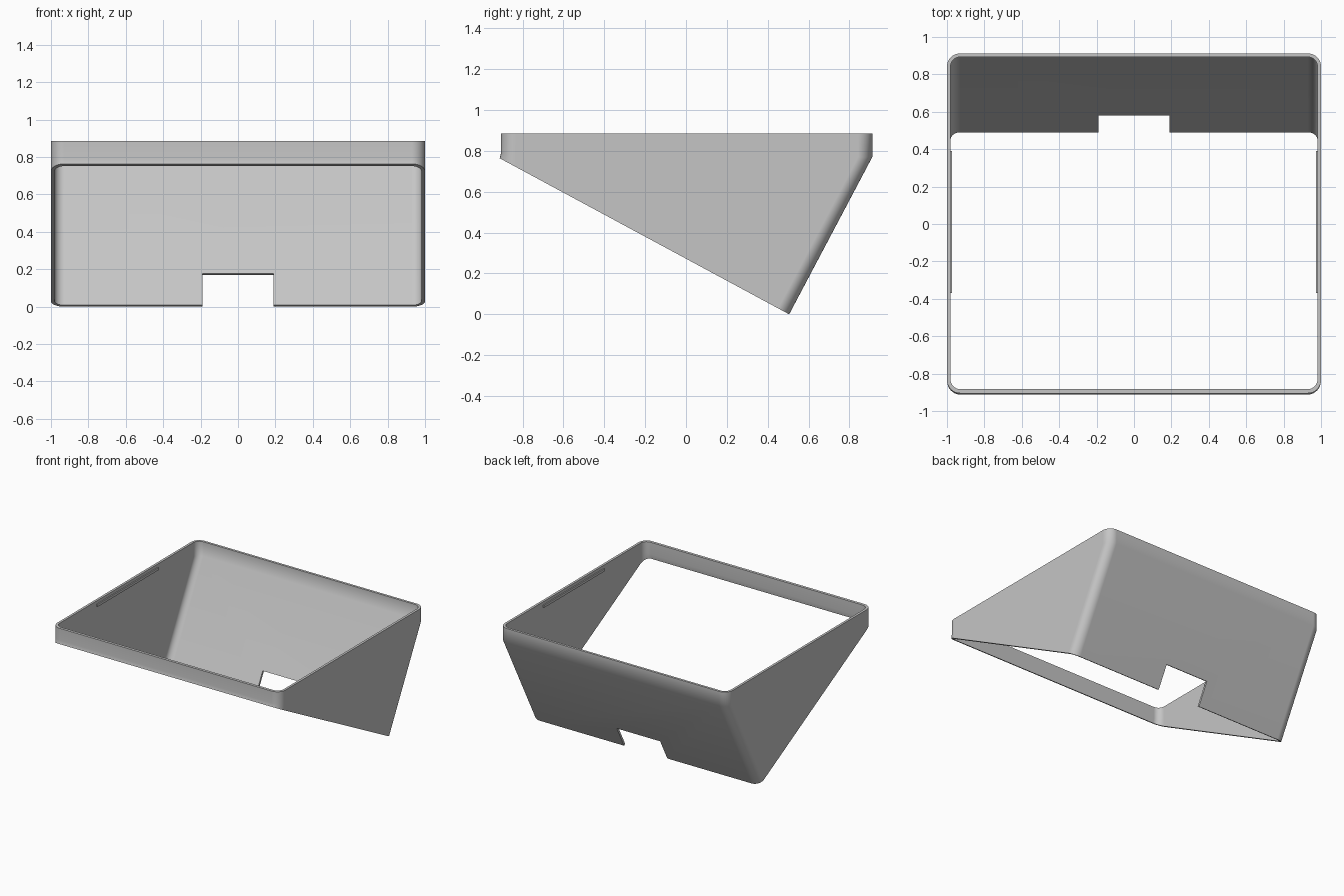
import bpy
import bmesh
import math
from mathutils import Matrix, Vector

cube = bpy.data.objects.get("Cube")
if cube:
    bpy.data.objects.remove(cube, do_unlink=True)

TOP, BEND, FLARE_Z = 0.885, 0.77, 0.79
BACK, FRONT, FLARE = 0.912, -0.905, 0.007
LOW_Y = 0.505                           # where the lowest edge meets the ground
LEAN = (BACK - LOW_Y) / BEND            # horizontal run of the back per unit of height
CUT = 0.76 / (LOW_Y - FRONT)            # slope of the open underside
STEPS = 8

grey = bpy.data.materials.new("light grey")
grey.use_nodes = True
colour = (0.56, 0.56, 0.56, 1)
grey.diffuse_color = colour
grey.node_tree.nodes["Principled BSDF"].inputs["Base Color"].default_value = colour


def make_object(name, bm):
    bmesh.ops.recalc_face_normals(bm, faces=bm.faces)
    mesh = bpy.data.meshes.new(name)
    bm.to_mesh(mesh)
    bm.free()
    mesh.materials.append(grey)
    obj = bpy.data.objects.new(name, mesh)
    bpy.context.collection.objects.link(obj)
    return obj


def box(name, centre, size, tilt=0):
    bm = bmesh.new()
    bmesh.ops.create_cube(bm, size=1, matrix=Matrix.Translation(centre)
                          @ Matrix.Rotation(tilt, 4, "X") @ Matrix.Diagonal((*size, 1)))
    return make_object(name, bm)


def wall_rings(bm, half_x, front, back, radius):
    """Top, bend and underside rings of a rounded rectangle with a leaning back."""
    rings = [[], [], []]
    corners = [(1, 1), (-1, 1), (-1, -1), (1, -1)]
    for i, (sx, sy) in enumerate(corners):
        cx = sx * (half_x - radius)
        cy = back - radius if sy > 0 else front + radius
        for k in range(STEPS + 1):
            a = math.pi / 2 * (i + k / STEPS)
            x, y = cx + radius * math.cos(a), cy + radius * math.sin(a)
            if sy > 0:
                # slide down the leaning back until the underside plane
                drop = (BEND - CUT * (LOW_Y - y)) / (1 + CUT * LEAN)
                low_y, low_z, mid = y - LEAN * drop, BEND - drop, BEND
            else:
                # the front drops straight, with a slight lip at its foot
                low_y, mid = y + FLARE * math.sin(a), FLARE_Z
                low_z = CUT * (LOW_Y - low_y)
            for ring, co in zip(rings, ((x, y, TOP), (x, y, mid), (x, low_y, low_z))):
                ring.append(bm.verts.new(co))
    return rings


def bridge(bm, a, b):
    n = len(a)
    for i in range(n):
        j = (i + 1) % n
        bm.faces.new((a[i], a[j], b[j], b[i]))


# Thin shell, open above and below
bm = bmesh.new()
outer = wall_rings(bm, 1.0, FRONT, BACK, 0.07)
inner = wall_rings(bm, 0.981, FRONT + 0.022, BACK - 0.019, 0.052)
for rings in (outer, inner):
    bridge(bm, rings[0], rings[1])
    bridge(bm, rings[1], rings[2])
bridge(bm, outer[0], inner[0])
bridge(bm, outer[2], inner[2])
shell = make_object("hood_shell", bm)

# Notch cut square to the leaning back wall
up = Vector((0, LEAN, 1)).normalized()
cutter = box("notch_cutter", Vector((0, LOW_Y, 0)) - up * 0.007,
             (0.38, 0.2, 0.4), -math.atan(LEAN))
cutter.hide_render = True
cut = shell.modifiers.new("notch", "BOOLEAN")
cut.operation = "DIFFERENCE"
cut.solver = "EXACT"
cut.object = cutter
bpy.ops.object.select_all(action="DESELECT")
bpy.context.view_layer.objects.active = shell
shell.select_set(True)
bpy.ops.object.modifier_apply(modifier=cut.name)
bpy.data.objects.remove(cutter, do_unlink=True)

# Smooth corners and bend, crisp rims
bpy.ops.object.shade_smooth_by_angle(angle=math.radians(32))
weighted = shell.modifiers.new("even_shading", "WEIGHTED_NORMAL")
weighted.keep_sharp = True

# Small retaining ridges inside the side walls
for side, name in ((1, "left_ridge"), (-1, "right_ridge")):
    box(name, (side * 0.979, 0.01, 0.85), (0.014, 0.76, 0.02))
